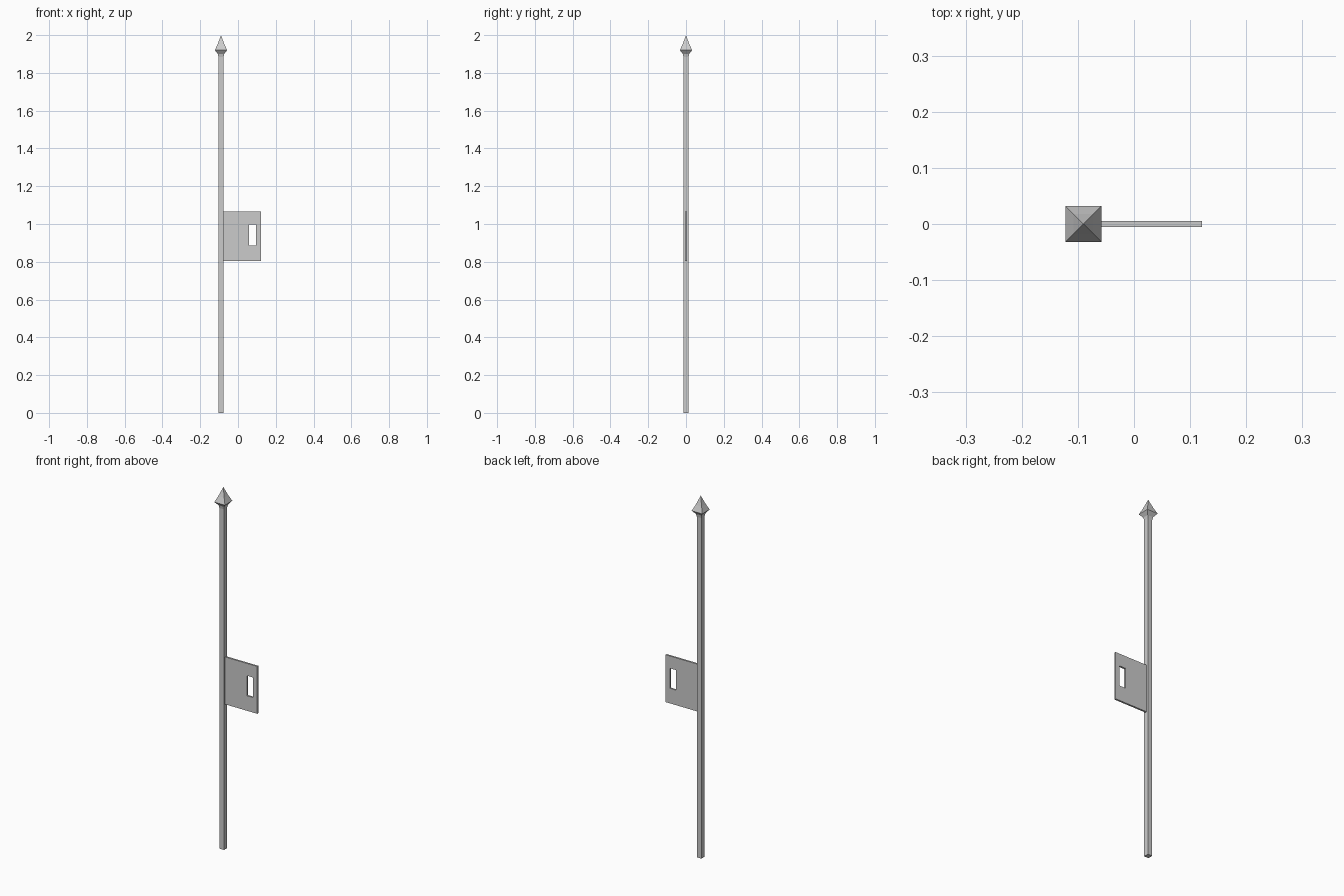
import bpy, bmesh

if "Cube" in bpy.data.objects:
    bpy.data.objects.remove(bpy.data.objects["Cube"])

PX = -0.09  # post axis


def make_object(name, bm):
    bmesh.ops.recalc_face_normals(bm, faces=bm.faces)
    mesh = bpy.data.meshes.new(name)
    bm.to_mesh(mesh)
    bm.free()
    ob = bpy.data.objects.new(name, mesh)
    bpy.context.collection.objects.link(ob)
    return ob


def square_loft(name, profile, apex=None):
    """Stack square rings given as (half width, z), closed by a cap or a point."""
    bm = bmesh.new()
    rings = [[bm.verts.new((PX + sx * h, sy * h, z))
              for sx, sy in ((-1, -1), (1, -1), (1, 1), (-1, 1))] for h, z in profile]
    bm.faces.new(rings[0][::-1])
    for a, b in zip(rings, rings[1:]):
        for i in range(4):
            j = (i + 1) % 4
            bm.faces.new((a[i], a[j], b[j], b[i]))
    if apex is None:
        bm.faces.new(rings[-1])
    else:
        tip = bm.verts.new((PX, 0, apex))
        for i in range(4):
            bm.faces.new((rings[-1][i], rings[-1][(i + 1) % 4], tip))
    return make_object(name, bm)


# Square post and flared, pointed finial
square_loft("post", [(0.0138, 0), (0.0138, 1.89)])
square_loft("finial", [(0.0138, 1.885), (0.017, 1.901), (0.0325, 1.92),
                       (0.018, 1.952)], apex=2.0)

# Lock plate with a rectangular slot: quad ring extruded to thickness
bm = bmesh.new()


def rect(x0, x1, z0, z1):
    return [bm.verts.new((x, -0.005, z))
            for x, z in ((x0, z0), (x1, z0), (x1, z1), (x0, z1))]


outer = rect(-0.079, 0.121, 0.803, 1.065)
inner = rect(0.058, 0.096, 0.886, 0.997)
faces = [bm.faces.new((outer[i], outer[(i + 1) % 4], inner[(i + 1) % 4], inner[i]))
         for i in range(4)]
ext = bmesh.ops.extrude_face_region(bm, geom=faces, use_keep_orig=True)
bmesh.ops.translate(bm, vec=(0, 0.01, 0),
                    verts=[g for g in ext["geom"] if isinstance(g, bmesh.types.BMVert)])
make_object("lock_plate", bm)
